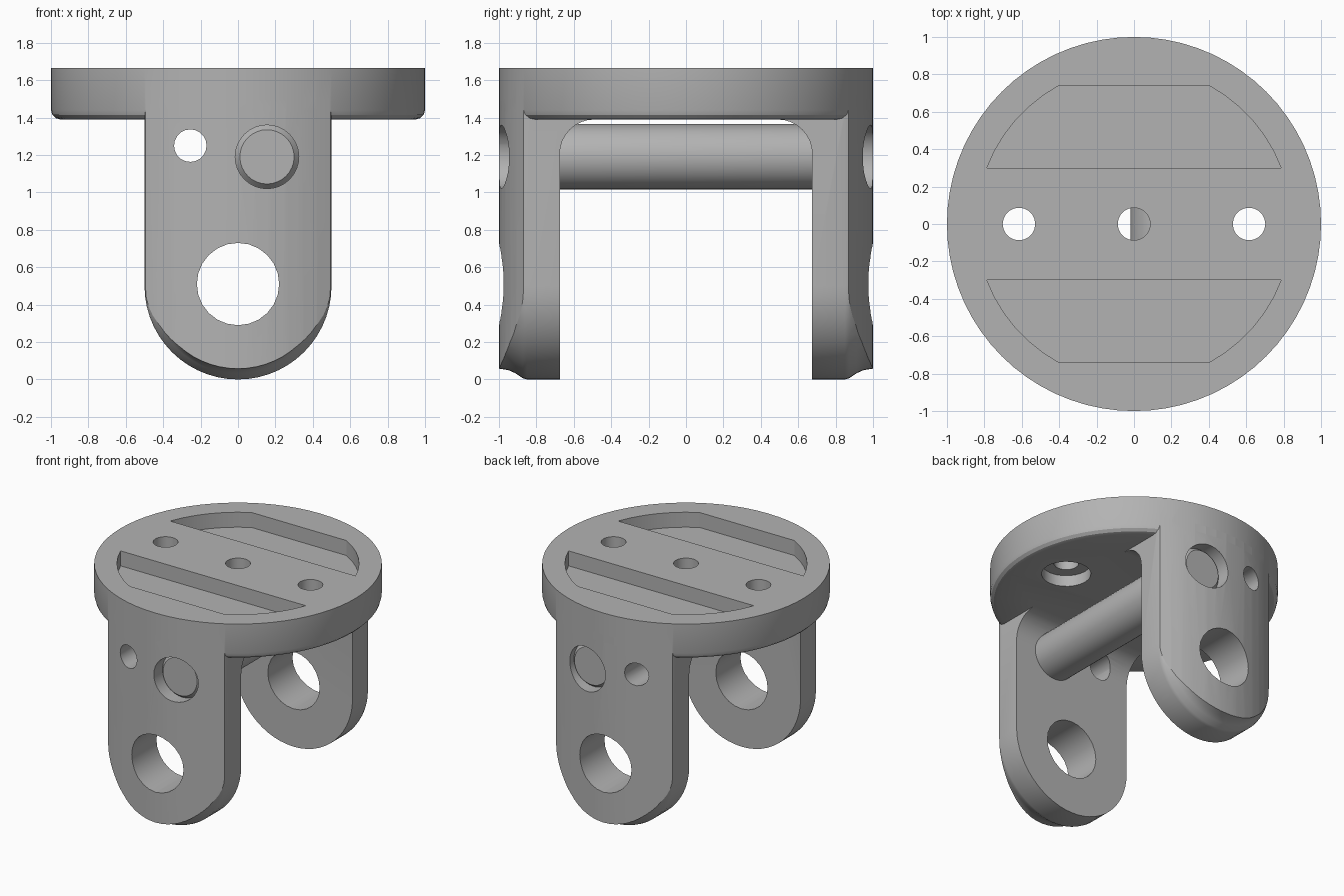
import bpy, bmesh, math
from mathutils import Matrix

old = bpy.data.objects.get("Cube")
if old:
    bpy.data.objects.remove(old, do_unlink=True)

grey = bpy.data.materials.new("plain grey")
grey.use_nodes = True
GREY = (0.45, 0.45, 0.45, 1)
grey.diffuse_color = GREY
grey.node_tree.nodes["Principled BSDF"].inputs["Base Color"].default_value = GREY


def loft(name, rings):
    """Skin equal-length rings of points and cap both ends."""
    bm = bmesh.new()
    rows = [[bm.verts.new(p) for p in ring] for ring in rings]
    n = len(rows[0])
    for a, b in zip(rows, rows[1:]):
        for i in range(n):
            j = (i + 1) % n
            bm.faces.new((a[i], a[j], b[j], b[i]))
    bm.faces.new(rows[0])
    bm.faces.new(rows[-1])
    bmesh.ops.recalc_face_normals(bm, faces=bm.faces)
    mesh = bpy.data.meshes.new(name)
    bm.to_mesh(mesh)
    bm.free()
    obj = bpy.data.objects.new(name, mesh)
    bpy.context.collection.objects.link(obj)
    mesh.materials.append(grey)
    return obj


def turned(name, profile, segs, axis="Z", at=(0, 0, 0)):
    """Round part from (radius, height) pairs along Z or Y."""
    rings = [[(r * math.cos(2 * math.pi * i / segs), r * math.sin(2 * math.pi * i / segs), h)
              for i in range(segs)] for r, h in profile]
    obj = loft(name, rings)
    turn = Matrix.Rotation(math.radians(-90), 4, "X") if axis == "Y" else Matrix()
    obj.data.transform(Matrix.Translation(at) @ turn)
    return obj


def boolean(target, tool, operation):
    mod = target.modifiers.new("cut", "BOOLEAN")
    mod.operation = operation
    mod.solver = "EXACT"
    mod.object = tool
    bpy.context.view_layer.objects.active = target
    bpy.ops.object.modifier_apply(modifier=mod.name)
    bpy.data.objects.remove(tool, do_unlink=True)


def finish(obj):
    bpy.ops.object.select_all(action="DESELECT")
    obj.select_set(True)
    bpy.context.view_layer.objects.active = obj
    bpy.ops.object.shade_smooth_by_angle(angle=math.radians(28))


TOP, UNDER, INNER = 1.665, 1.39, 0.675
SEGS = 72

# Round plate with a softened lower edge
body = turned("bracket_body", [(0.95, UNDER), (0.975, UNDER + 0.007), (0.993, UNDER + 0.025),
                               (1, UNDER + 0.05), (1, TOP)], SEGS)


def leg_outline(r, y):
    """Slot outline with a round lower end, inset as r shrinks."""
    arc = [math.pi + math.pi * i / 28 for i in range(29)]
    pts = [(r * math.cos(a), y, 0.5 + r * math.sin(a)) for a in arc]
    return pts + [(r, y, 1.5), (-r, y, 1.5)]


# Two legs, tapered at the outer edge and trimmed to the plate's round wall
for s in (-1, 1):
    steps = [(0.5, INNER), (0.5, 0.85), (0.494, 0.872), (0.468, 0.91), (0.45, 0.95), (0.435, 1.05)]
    leg = loft("leg", [leg_outline(r, s * y) for r, y in steps])
    boolean(leg, turned("wall_trim", [(1, -0.1), (1, 1.7)], SEGS), "INTERSECT")
    boolean(body, leg, "UNION")

    # Concave fillet where leg meets plate
    R = 0.185
    curve = [(INNER - R + R * math.cos(a), UNDER - R + R * math.sin(a))
             for a in [math.pi / 2 * i / 8 for i in range(9)]]
    curve += [(INNER - R, UNDER + 0.04), (INNER + 0.04, UNDER + 0.04), (INNER + 0.04, UNDER - R)]
    gusset = loft("gusset", [[(x, s * y, z) for y, z in curve] for x in (-0.4999, 0.4999)])
    boolean(body, gusset, "UNION")

    # Shallow pocket in the top: arc sides with a flat outer edge
    a0, a1 = math.asin(0.3 / 0.842), math.asin(0.74 / 0.842)
    right = [(0.842 * math.cos(a0 + (a1 - a0) * i / 6),
              0.842 * math.sin(a0 + (a1 - a0) * i / 6)) for i in range(7)]
    outline = right + [(-x, y) for x, y in reversed(right)]
    pocket = loft("pocket", [[(x, s * y, z) for x, y in outline] for z in (TOP - 0.115, TOP + 0.1)])
    boolean(body, pocket, "DIFFERENCE")

    # Socket for the rod end
    ends = sorted((s * 0.88, s * 1.1))
    boolean(body, turned("socket", [(0.17, y) for y in ends], 32, "Y", (0.155, 0, 1.19)), "DIFFERENCE")

# Pivot holes and small pin holes through both legs
for x, z, r, n in ((0, 0.51, 0.22, 24), (-0.255, 1.25, 0.087, 20)):
    boolean(body, turned("leg_hole", [(r, -1.2), (r, 1.2)], n, "Y", (x, 0, z)), "DIFFERENCE")

# Screw holes through the plate, the outer two counterbored underneath
for x in (-0.615, 0, 0.615):
    boolean(body, turned("screw_hole", [(0.087, 1.2), (0.087, 1.8)], 20, "Z", (x, 0, 0)), "DIFFERENCE")
    if x:
        boolean(body, turned("counterbore", [(0.172, 1.3), (0.172, UNDER + 0.085)], 24, "Z", (x, 0, 0)),
                "DIFFERENCE")
finish(body)

# Cross rod with chamfered ends
rod = turned("cross_rod", [(0.145, -0.925), (0.17, -0.895), (0.175, -0.87),
                           (0.175, 0.87), (0.17, 0.895), (0.145, 0.925)], 32, "Y", (0.155, 0, 1.19))
finish(rod)
